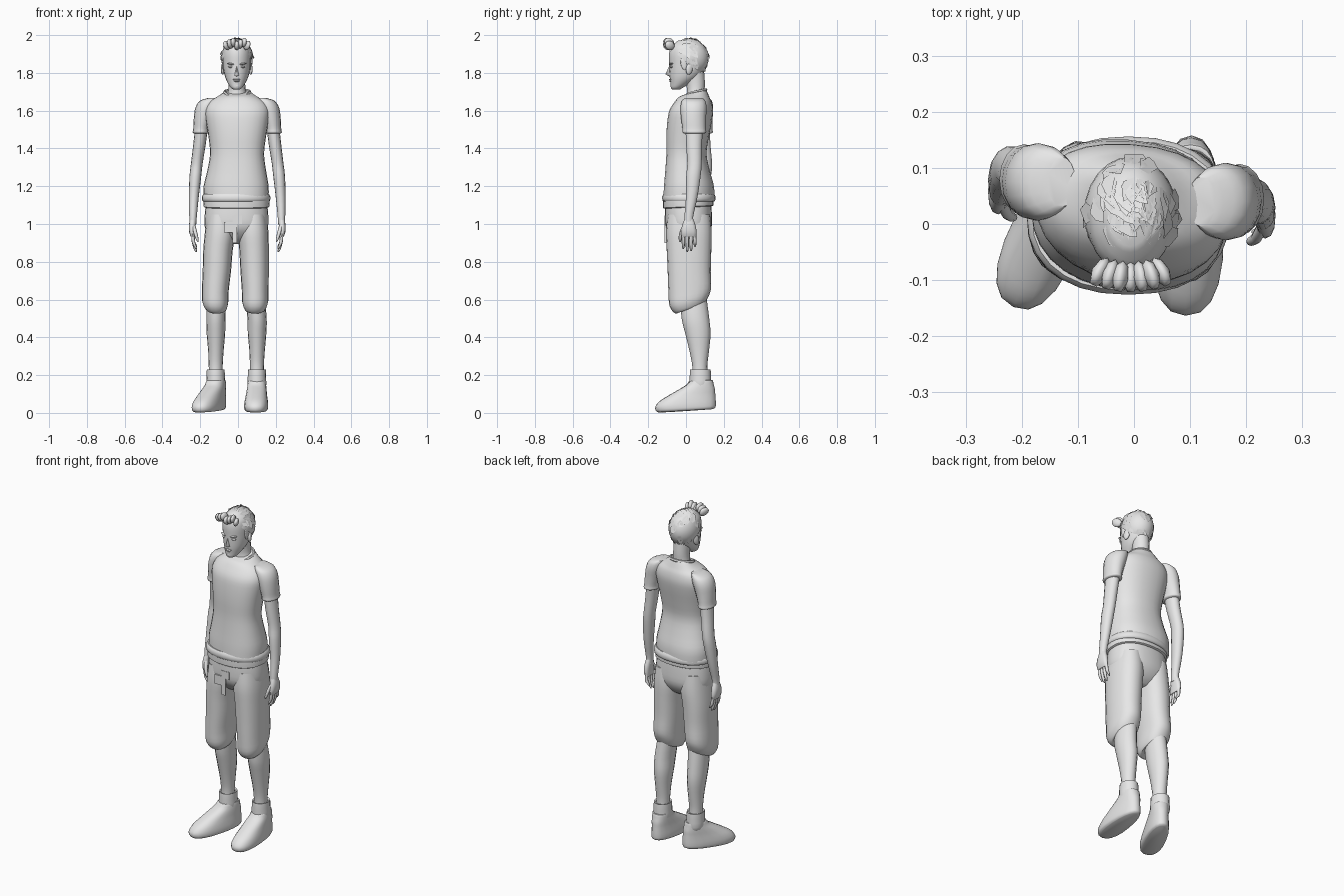
import bpy, bmesh, math, random
from mathutils import Vector, Matrix

random.seed(4)
grey = bpy.data.materials.new("plain_grey")
grey.diffuse_color = (0.8, 0.8, 0.8, 1)


def finish(name, bm, angle=50):
    bmesh.ops.recalc_face_normals(bm, faces=bm.faces)
    me = bpy.data.meshes.new(name)
    bm.to_mesh(me)
    bm.free()
    ob = bpy.data.objects.new(name, me)
    bpy.context.collection.objects.link(ob)
    me.materials.append(grey)
    bpy.ops.object.select_all(action='DESELECT')
    ob.select_set(True)
    bpy.context.view_layer.objects.active = ob
    if angle:
        bpy.ops.object.shade_smooth_by_angle(angle=math.radians(angle))
    return ob


def catmull(a, b, c, d, t):
    return 0.5 * (2*b + (c - a)*t + (2*a - 5*b + 4*c - d)*t*t + (3*b - a - 3*c + d)*t**3)


def loft(name, rows, n=16, power=1.0, steps=3, place=None, caps=True):
    """Horizontal rings (x, y, z, rx, ry, slope) joined by a smooth interpolation."""
    rows = [tuple(r) + (0,) * (6 - len(r)) for r in rows]
    full = []
    for i in range(len(rows) - 1):
        p = [rows[max(i - 1, 0)], rows[i], rows[i + 1], rows[min(i + 2, len(rows) - 1)]]
        full += [[catmull(*v, s / steps) for v in zip(*p)] for s in range(steps)]
    full.append(rows[-1])
    bm, rings = bmesh.new(), []
    for x, y, z, rx, ry, slope in full:
        ring = []
        for k in range(n):
            a = 2 * math.pi * k / n
            c, s = math.cos(a), math.sin(a)
            dx = rx * math.copysign(abs(c) ** power, c)
            dy = ry * math.copysign(abs(s) ** power, s)
            v = Vector((x + dx, y + dy, z + slope * dy))
            ring.append(bm.verts.new(place(v) if place else v))
        rings.append(ring)
    for lo, hi in zip(rings, rings[1:]):
        for k in range(n):
            bm.faces.new((lo[k], lo[(k + 1) % n], hi[(k + 1) % n], hi[k]))
    if caps:
        bm.faces.new(rings[0])
        bm.faces.new(rings[-1])
    return finish(name, bm)


def ball(name, loc, size, rot=(0, 0, 0), seg=12):
    bm = bmesh.new()
    bmesh.ops.create_uvsphere(bm, u_segments=seg, v_segments=8, radius=1)
    ob = finish(name, bm, 60)
    ob.location, ob.scale, ob.rotation_euler = loc, size, rot


def twist(v):                      # the upper body turns slightly
    return Vector((v.x, v.y - 0.07 * v.x, v.z))


# shirt body, hem layers and collar
loft("shirt_body", [
    (-.01, .015, 1.13, .172, .135), (-.01, .015, 1.20, .172, .132), (-.007, .008, 1.28, .156, .118),
    (-.005, .002, 1.37, .143, .106), (-.004, .008, 1.46, .152, .112), (-.004, .018, 1.54, .165, .117),
    (-.004, .027, 1.60, .170, .115), (-.004, .037, 1.645, .150, .098), (-.004, .044, 1.675, .105, .078),
    (-.004, .050, 1.700, .066, .056, .25)], n=28, power=.88, place=twist)
loft("shirt_hem", [(-.01, .015, 1.118, .168, .130), (-.01, .015, 1.122, .179, .139),
                   (-.01, .015, 1.145, .181, .141), (-.01, .015, 1.160, .172, .133)], 28, .88, 2)
loft("undershirt_hem", [(-.008, .012, 1.088, .160, .122, .05), (-.008, .012, 1.092, .174, .133, .05),
                        (-.008, .012, 1.125, .174, .133)], 28, .88, 2)
bm = bmesh.new()
N = 24
rings = []
for k in range(N):
    a = 2 * math.pi * k / N
    front = max(0, -math.sin(a))
    c = Vector((-.004 + .067 * math.cos(a), .045 + .060 * math.sin(a), 1.698 + .012 * math.sin(a) - .025 * front ** 3))
    out = Vector((math.cos(a), math.sin(a), 0))
    rings.append([bm.verts.new(c + out * .008 * math.cos(b) + Vector((0, 0, .009 * math.sin(b))))
                  for b in [j * math.pi / 3 for j in range(6)]])
for k in range(N):
    for j in range(6):
        p, q = rings[k], rings[(k + 1) % N]
        bm.faces.new((p[j], q[j], q[(j + 1) % 6], p[(j + 1) % 6]))
finish("collar", bm)

# neck and head
loft("neck", [(-.006, .052, 1.66, .062, .056), (-.006, .052, 1.70, .048, .047),
              (-.006, .050, 1.75, .044, .050), (-.006, .040, 1.82, .046, .055)])
loft("head", [
    (-.008, -.052, 1.712, .016, .020), (-.008, -.048, 1.722, .030, .032), (-.008, -.030, 1.745, .046, .052),
    (-.007, -.010, 1.775, .060, .076), (-.007, .002, 1.81, .069, .090), (-.007, .008, 1.85, .074, .097),
    (-.007, .010, 1.90, .076, .100), (-.007, .010, 1.94, .066, .088), (-.007, .010, 1.972, .035, .05)], n=20)
bm = bmesh.new()                   # nose wedge
v = [bm.verts.new(p) for p in ((-.007, -.088, 1.838), (-.021, -.080, 1.787), (.007, -.080, 1.787),
                               (-.007, -.109, 1.793), (-.007, -.086, 1.780))]
for f in ((0, 1, 3), (0, 3, 2), (1, 4, 3), (3, 4, 2), (0, 2, 4, 1)):
    bm.faces.new([v[i] for i in f])
finish("nose", bm, 70)
ball("upper_lip", (-.007, -.081, 1.765), (.020, .011, .004))
ball("lower_lip", (-.007, -.079, 1.757), (.016, .011, .005))
ball("chin", (-.007, -.066, 1.730), (.020, .016, .014))
for side, tag in ((-1, "right"), (1, "left")):
    ball(tag + "_eye", (-.007 + side * .031, -.076, 1.832), (.014, .009, .006))
    ball(tag + "_brow", (-.007 + side * .032, -.079, 1.848), (.020, .010, .005), (0, side * -.15, side * .3))
    ball(tag + "_ear", (-.007 + side * .073, .018, 1.822), (.010, .019, .032), (-.2, 0, side * .35))

# hair cap, trimmed along a line falling to the nape
HC, HR = Vector((-.006, .018, 1.878)), Vector((.083, .102, .100))
bm = bmesh.new()
bmesh.ops.create_uvsphere(bm, u_segments=24, v_segments=16, radius=1)
for p in bm.verts:
    p.co = Vector([HC[i] + HR[i] * p.co[i] for i in range(3)])
bmesh.ops.bisect_plane(bm, geom=bm.verts[:] + bm.edges[:] + bm.faces[:], plane_co=(0, .018, 1.845),
                       plane_no=(0, .62, .78), clear_inner=True)
finish("hair_cap", bm)

# hair locks: faceted pointed plates laid over the cap
bm = bmesh.new()
for i in range(105):
    az, el = random.uniform(0, 2 * math.pi), math.radians(random.uniform(-55, 85))
    d = Vector((math.cos(el) * math.cos(az), math.cos(el) * math.sin(az), math.sin(el)))
    p = Vector([HC[k] + HR[k] * d[k] for k in range(3)])
    if .62 * (p.y - .018) + .78 * (p.z - 1.845) < .008:
        continue
    nrm = Vector([d[k] / HR[k] for k in range(3)]).normalized()
    flow = Vector((0, -1, .25)) if d.z > .45 else Vector((.2 * d.x, .3, -1))
    flow += Vector([random.uniform(-.5, .5) for k in range(3)])
    t = (flow - nrm * flow.dot(nrm)).normalized()
    s = nrm.cross(t)
    L, W = random.uniform(.022, .036), random.uniform(.012, .022)
    lift = random.uniform(.001, .009)
    pts = [p - t * L * .8 - s * W * .5 - nrm * .004, p - t * L * .8 + s * W * .5 - nrm * .004,
           p + s * W + nrm * .003, p + t * L + s * W * .3 + nrm * lift * .2,
           p + t * L * .7 - s * W * .3 + nrm * lift, p - s * W + nrm * .003]
    for q in pts:
        q.z = min(q.z, 2.0)
    bm.faces.new([bm.verts.new(q) for q in pts])
finish("hair_locks", bm, 0)
# swept-up fringe
for i in range(7):
    x = -.060 + .018 * i
    ball("fringe_lock", (x, -.083 - .012 * math.cos((i - 3) * .45), 1.945 + .008 * (i % 3)),
         (.015, .030, .024), (-.5, .2 * (i - 3) / 3, (i - 3) * .15), 7)
for side in (-1, 1):               # sideburns
    ball("sideburn", (-.007 + side * .071, -.012, 1.85), (.006, .016, .035), (.15, 0, 0), 8)

# arms: sleeve, arm, palm and fingers
for sx, tag, ys, ye, yw in ((-1, "right", .075, .100, .058), (1, "left", .040, .045, .015)):
    o = -.004
    loft(tag + "_sleeve", [
        (o + sx * .125, ys, 1.668, .025, .045), (o + sx * .150, ys, 1.652, .048, .062),
        (o + sx * .166, ys, 1.615, .056, .069), (o + sx * .180, ys, 1.56, .050, .066),
        (o + sx * .190, ys + .003, 1.505, .043, .062), (o + sx * .192, ys + .004, 1.485, .044, .063),
        (o + sx * .192, ys + .004, 1.478, .034, .050)])
    loft(tag + "_arm", [
        (o + sx * .188, ys + .004, 1.52, .034, .048), (o + sx * .200, (ys + ye) / 2, 1.42, .033, .043),
        (o + sx * .214, ye, 1.32, .031, .039), (o + sx * .222, ye - .006, 1.25, .031, .039),
        (o + sx * .230, (ye + yw) / 2, 1.14, .026, .031), (o + sx * .234, yw, 1.04, .020, .024),
        (o + sx * .235, yw, 1.00, .018, .026)], n=14)
    loft(tag + "_palm", [
        (o + sx * .234, yw, 1.03, .016, .022), (o + sx * .238, yw, .99, .018, .036),
        (o + sx * .238, yw, .955, .016, .041), (o + sx * .234, yw, .930, .011, .038)], 12, .8)
    for i, tip in enumerate((.868, .852, .856, .878)):
        y = yw - .029 + .0195 * i
        loft(tag + "_finger", [(o + sx * .235, y, .945, .009, .009), (o + sx * .232, y + .001 * i, .905, .009, .009),
                               (o + sx * .222, y + .001 * i, tip + .012, .007, .007),
                               (o + sx * .216, y + .001 * i, tip, .003, .003)], 8, 1, 2)
    loft(tag + "_thumb", [(o + sx * .232, yw - .020, .995, .010, .012), (o + sx * .222, yw - .040, .955, .010, .010),
                          (o + sx * .212, yw - .046, .920, .008, .008), (o + sx * .208, yw - .046, .905, .003, .003)],
         8, 1, 2)

# shorts: seat, fly panel and two legs
loft("shorts_seat", [(-.008, .012, 1.12, .160, .120), (-.008, .013, 1.05, .168, .124),
                     (-.009, .015, .98, .166, .120), (-.009, .020, .925, .130, .085),
                     (-.009, .022, .895, .070, .045)], 28, .85)
bm = bmesh.new()
for x0, x1, z0, z1 in ((-.030, .020, 1.00, 1.045), (-.075, -.030, .955, 1.01), (-.030, -.005, .90, 1.00)):
    bmesh.ops.create_cube(bm, size=1, matrix=Matrix.Translation(((x0 + x1) / 2, -.109, (z0 + z1) / 2))
                          @ Matrix.Diagonal((x1 - x0, .009, z1 - z0, 1)))
finish("fly_panel", bm, 30)
for tag, xs, xc, xa in (("right", (-.094, -.106, -.112, -.120, -.115), -.117, -.118),
                        ("left", (.080, .085, .088, .091, .090), .101, .100)):
    loft(tag + "_shorts_leg", [
        (xs[0], .015, 1.05, .070, .112), (xs[0], .015, .96, .081, .121), (xs[1], .016, .86, .078, .118),
        (xs[2], .017, .75, .075, .114), (xs[3], .020, .65, .071, .113, .1), (xs[3], .016, .59, .069, .103, .25),
        (xs[4], .022, .555, .056, .080, .35), (xs[4], .026, .555, .046, .068, .35)], 20, .88)
    loft(tag + "_calf", [
        (xs[4], .040, .60, .052, .070), (xc, .050, .50, .051, .073), (xc, .063, .42, .049, .067),
        (xc, .070, .33, .041, .052), (xa, .073, .25, .037, .040), (xa, .074, .18, .036, .042)])
    loft(tag + "_sock", [(xa, .076, .225, .040, .046), (xa, .076, .230, .047, .054), (xa, .076, .20, .048, .056),
                         (xa, .076, .15, .050, .058), (xa, .074, .13, .044, .055)], steps=2)

# shoes: stacked egg-shaped outlines, wider at the toe, heel slightly raised
for tag, ox, oy, ang in (("right", -.118, .07, -24), ("left", .100, .075, -2)):
    turn = Matrix.Rotation(math.radians(ang), 3, 'Z')

    def place(v):
        w = Vector((v.x * (1 - 1.0 * v.y), v.y, max(0, v.z + .06 * (v.y + .23) * (1 - v.z / .2))))
        return turn @ w + Vector((ox, oy, 0))
    loft(tag + "_shoe", [
        (0, -.077, .002, .047, .145), (0, -.077, .012, .056, .158), (0, -.077, .035, .058, .160),
        (0, -.066, .062, .056, .148), (0, -.044, .090, .053, .124), (0, -.020, .118, .051, .098),
        (0, .000, .145, .049, .072), (0, .008, .170, .046, .058), (0, .008, .168, .038, .046)],
         n=20, power=.85, place=place)
